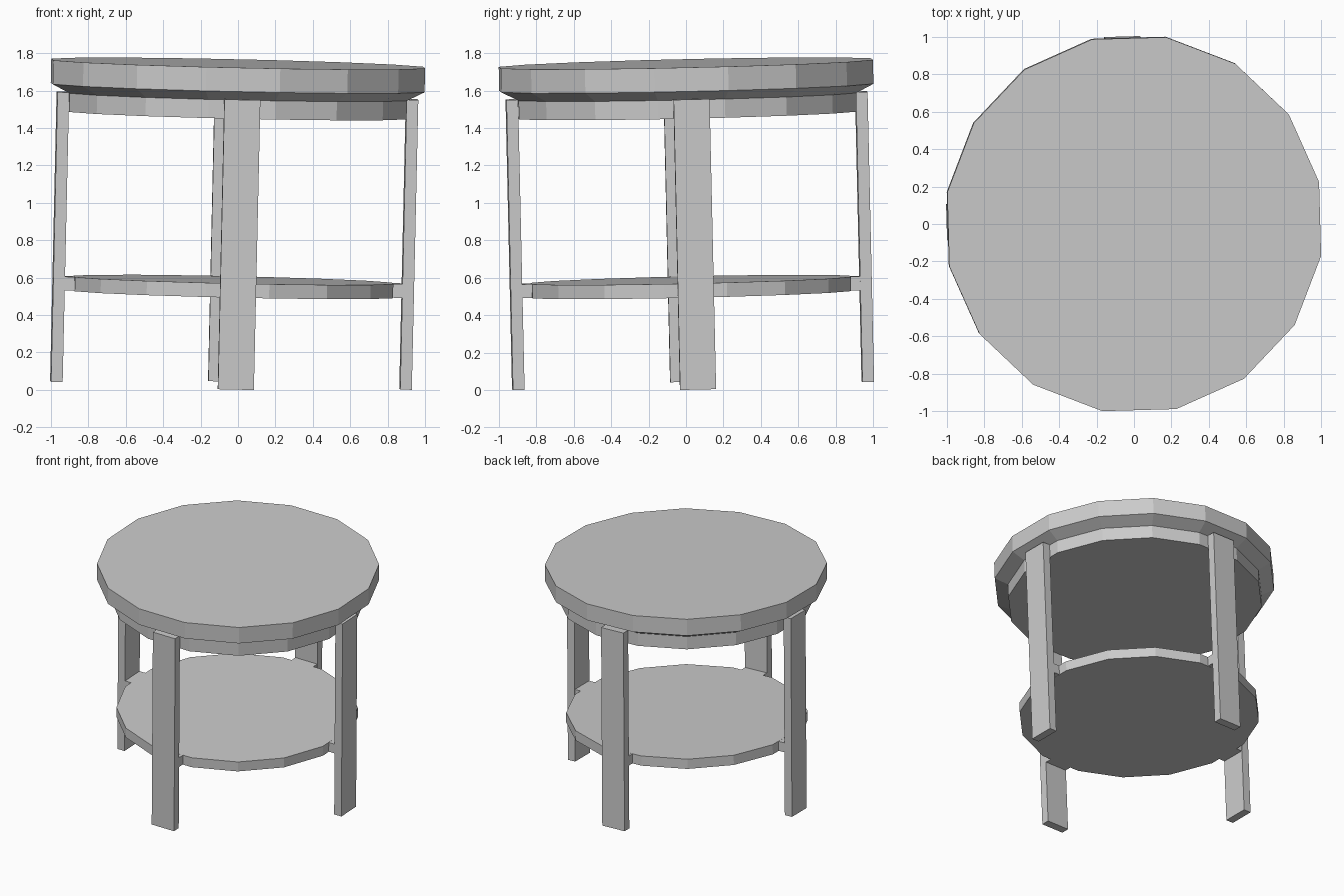
import bpy, bmesh, math
from mathutils import Matrix, Vector

if "Cube" in bpy.data.objects:
    bpy.data.objects.remove(bpy.data.objects["Cube"])

# The whole table leans very slightly and is turned a little about its axis
lean = Vector((0, 0, 1)).rotation_difference(Vector((0.0225, -0.0225, 1))).to_matrix().to_4x4()
PLACE = (Matrix.Translation((0, 0, 1.7)) @ lean @ Matrix.Translation((0, 0, -1.7))
         @ Matrix.Rotation(math.radians(1.6), 4, 'Z'))
SIDES = 16


def finish(name, bm, matrix):
    bmesh.ops.recalc_face_normals(bm, faces=bm.faces)
    mesh = bpy.data.meshes.new(name)
    bm.to_mesh(mesh)
    bm.free()
    obj = bpy.data.objects.new(name, mesh)
    obj.matrix_world = matrix
    bpy.context.collection.objects.link(obj)


def lathe(name, profile):
    """Closed 16-sided solid from (radius, height) rings, bottom to top."""
    bm = bmesh.new()
    rings = []
    for r, z in profile:
        angles = [(i + 0.5) * math.tau / SIDES for i in range(SIDES)]
        rings.append([bm.verts.new((r * math.cos(a), r * math.sin(a), z)) for a in angles])
    bm.faces.new(rings[0])
    bm.faces.new(rings[-1])
    for low, high in zip(rings, rings[1:]):
        for i in range(SIDES):
            j = (i + 1) % SIDES
            bm.faces.new((low[i], low[j], high[j], high[i]))
    finish(name, bm, PLACE)


def box(name, x, y, z, turn):
    bm = bmesh.new()
    bmesh.ops.create_cube(bm, size=1)
    for v in bm.verts:
        v.co = Vector([a + (b - a) * (c + 0.5) for (a, b), c in zip((x, y, z), v.co)])
    finish(name, bm, PLACE @ Matrix.Rotation(turn, 4, 'Z'))


# Tabletop with a sloped underside running into the apron
lathe("tabletop", [(0.92, 1.47), (0.92, 1.57), (1.014, 1.617), (1.014, 1.745)])

# Lower shelf
lathe("shelf", [(0.868, 0.512), (0.868, 0.588)])

# Four flat legs, each joined to the shelf by a short tab
for i, side in enumerate(("right", "back", "left", "front")):
    turn = i * math.pi / 2
    box(side + "_leg", (0.903, 0.965), (-0.096, 0.096), (0.023, 1.573), turn)
    box(side + "_shelf_tab", (0.84, 0.91), (-0.094, 0.094), (0.513, 0.587), turn)
